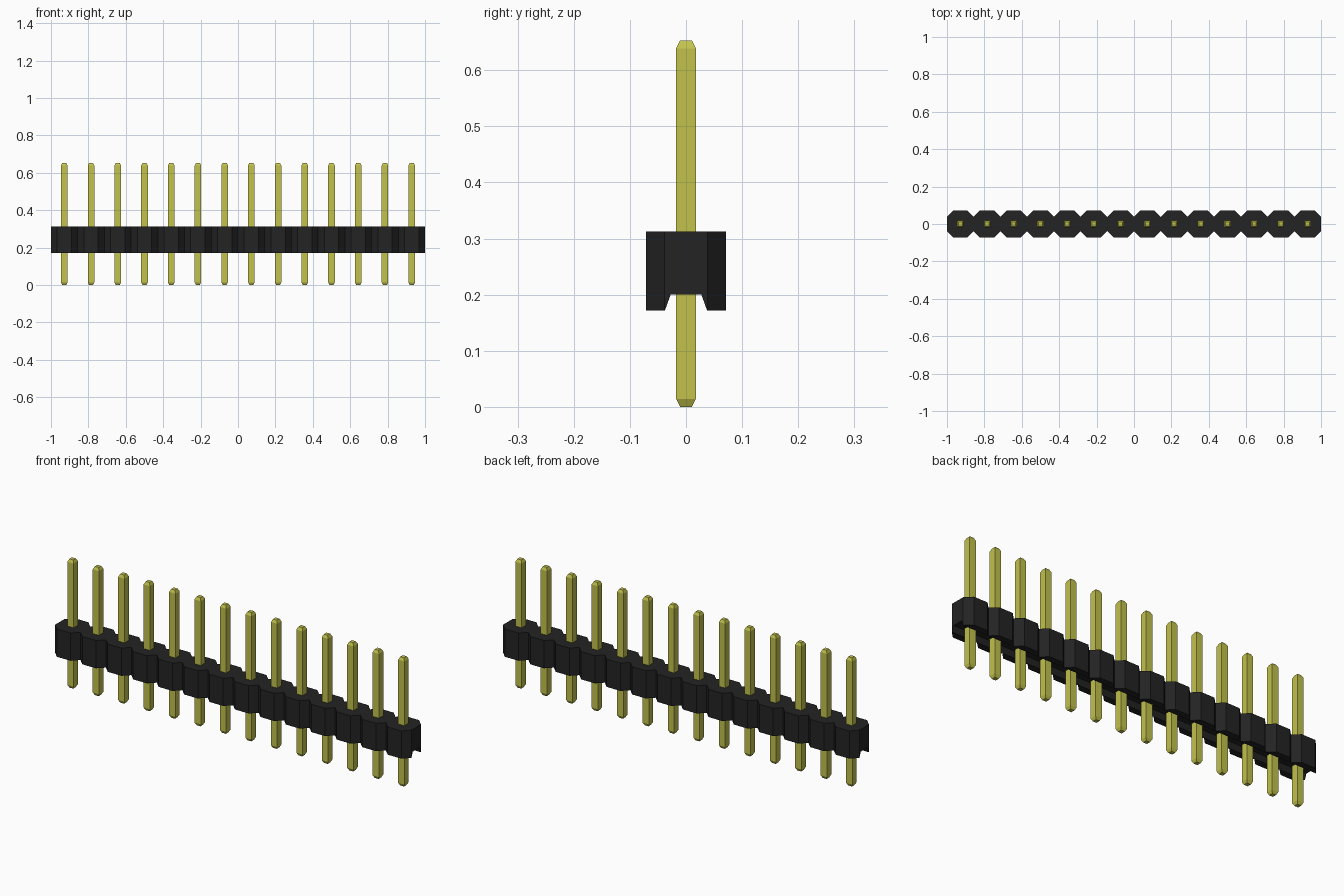
import bpy
import bmesh

cube = bpy.data.objects.get("Cube")
if cube:
    bpy.data.objects.remove(cube, do_unlink=True)

COUNT = 14
PITCH = 2 / COUNT
HALF = PITCH / 2          # half width of one housing cell
NECK = 0.0385             # half width of the flat between chamfers
BOTTOM, TOP = 0.172, 0.313
PIN_HEIGHT = 0.653
centres = [(i + 0.5) * PITCH - 1 for i in range(COUNT)]


def make_material(name, color, roughness):
    mat = bpy.data.materials.new(name)
    mat.use_nodes = True
    mat.diffuse_color = (*color, 1)
    bsdf = mat.node_tree.nodes["Principled BSDF"]
    bsdf.inputs["Base Color"].default_value = (*color, 1)
    bsdf.inputs["Roughness"].default_value = roughness
    return mat


def prism(name, outline, offset, mat=None):
    """Extrude a closed outline of 3D points along offset."""
    bm = bmesh.new()
    face = bm.faces.new([bm.verts.new(p) for p in outline])
    result = bmesh.ops.extrude_face_region(bm, geom=[face], use_keep_orig=True)
    moved = [g for g in result["geom"] if isinstance(g, bmesh.types.BMVert)]
    bmesh.ops.translate(bm, verts=moved, vec=offset)
    bmesh.ops.recalc_face_normals(bm, faces=bm.faces)
    return add_object(name, bm, mat)


def add_object(name, bm, mat):
    mesh = bpy.data.meshes.new(name)
    bm.to_mesh(mesh)
    bm.free()
    if mat:
        mesh.materials.append(mat)
    obj = bpy.data.objects.new(name, mesh)
    bpy.context.collection.objects.link(obj)
    return obj


black = make_material("black plastic", (0.017, 0.017, 0.017), 0.6)
gold = make_material("yellow metal", (0.54, 0.54, 0.075), 0.4)

# Housing: a row of joined octagonal cells
front = [(-1, -NECK)]
for x in centres:
    front += [(x - NECK, -HALF), (x + NECK, -HALF), (x + HALF, -NECK)]
outline = front + [(-x, -y) for x, y in front]
outline = [(x, y, BOTTOM) for x, y in outline]
housing = prism("housing", outline, (0, 0, TOP - BOTTOM), black)

# Tapered channel along the underside
channel = [(-1.1, -0.0411, 0.162), (-1.1, 0.0411, 0.162),
           (-1.1, 0.0275, 0.2), (-1.1, -0.0275, 0.2)]
cutter = prism("channel_cutter", channel, (2.2, 0, 0), black)
cutter.hide_render = True
cut = housing.modifiers.new("channel", "BOOLEAN")
cut.operation = "DIFFERENCE"
cut.solver = "EXACT"
cut.object = cutter
bpy.context.view_layer.objects.active = housing
bpy.ops.object.modifier_apply(modifier=cut.name)
bpy.data.objects.remove(cutter, do_unlink=True)

# Pins: square rods with tapered tips, sharing one mesh
bm = bmesh.new()
levels = [(0, 0.0105), (0.014, 0.0175),
          (PIN_HEIGHT - 0.014, 0.0175), (PIN_HEIGHT, 0.0105)]
rings = [[bm.verts.new((sx * r, sy * r, z))
          for sx, sy in ((-1, -1), (1, -1), (1, 1), (-1, 1))]
         for z, r in levels]
for low, high in zip(rings, rings[1:]):
    for i in range(4):
        j = (i + 1) % 4
        bm.faces.new((low[i], low[j], high[j], high[i]))
bm.faces.new(rings[0][::-1])
bm.faces.new(rings[-1])
pin = add_object("pin_1", bm, gold)
pin.location.x = centres[0]
for n, x in enumerate(centres[1:], 2):
    copy = bpy.data.objects.new(f"pin_{n}", pin.data)
    copy.location.x = x
    bpy.context.collection.objects.link(copy)
